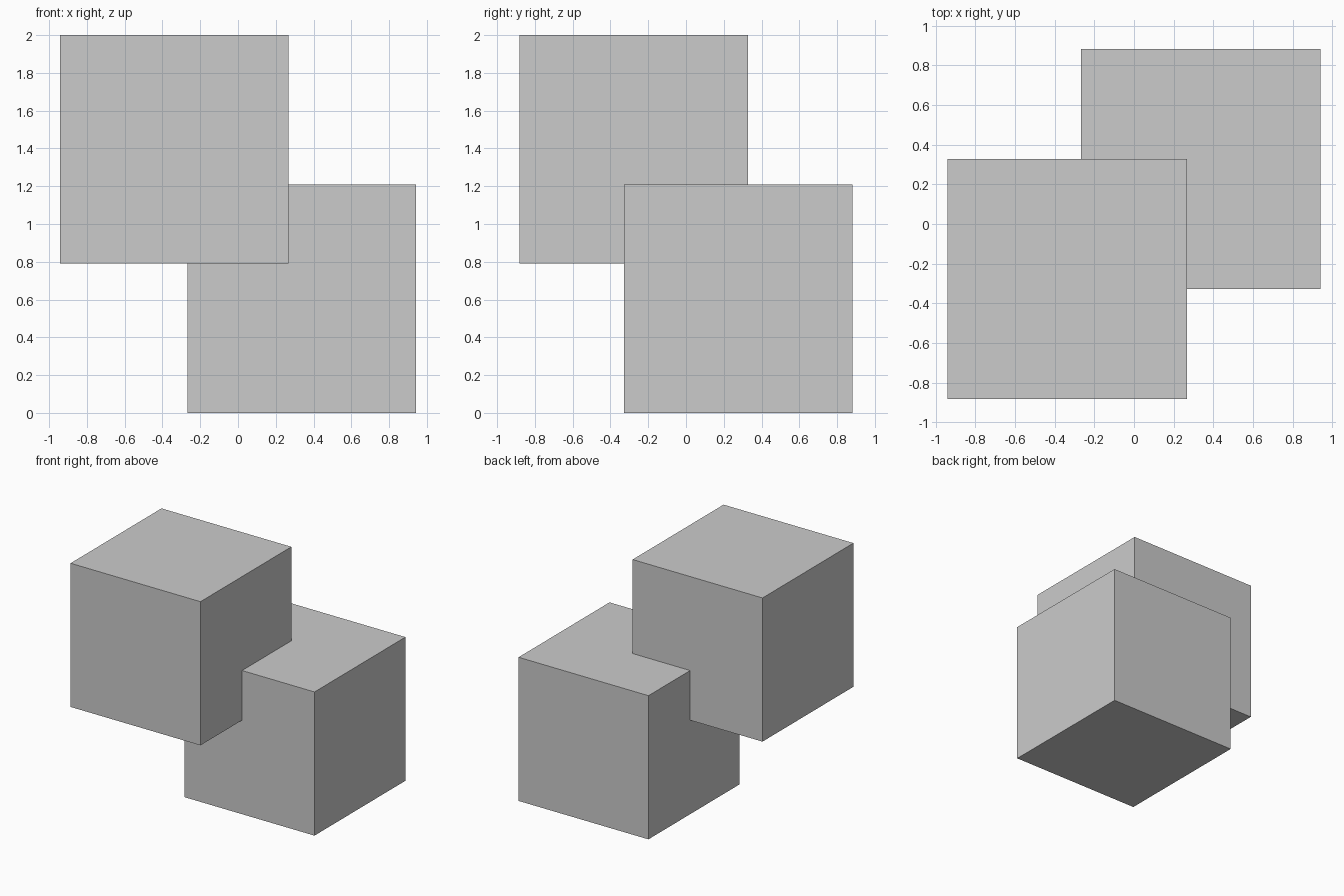
import bpy

if "Cube" in bpy.data.objects:
    bpy.data.objects.remove(bpy.data.objects["Cube"])

SIZE = 1.209
OFFSET = (0.337, 0.277)


def add_cube(name, x, y, z):
    bpy.ops.mesh.primitive_cube_add(size=SIZE, location=(x, y, z))
    bpy.context.object.name = name


# Lower cube stands on the floor, towards the back right
add_cube("lower_cube", OFFSET[0], OFFSET[1], SIZE / 2)

# Upper cube overlaps it, towards the front left
add_cube("upper_cube", -OFFSET[0], -OFFSET[1], 2 - SIZE / 2)
